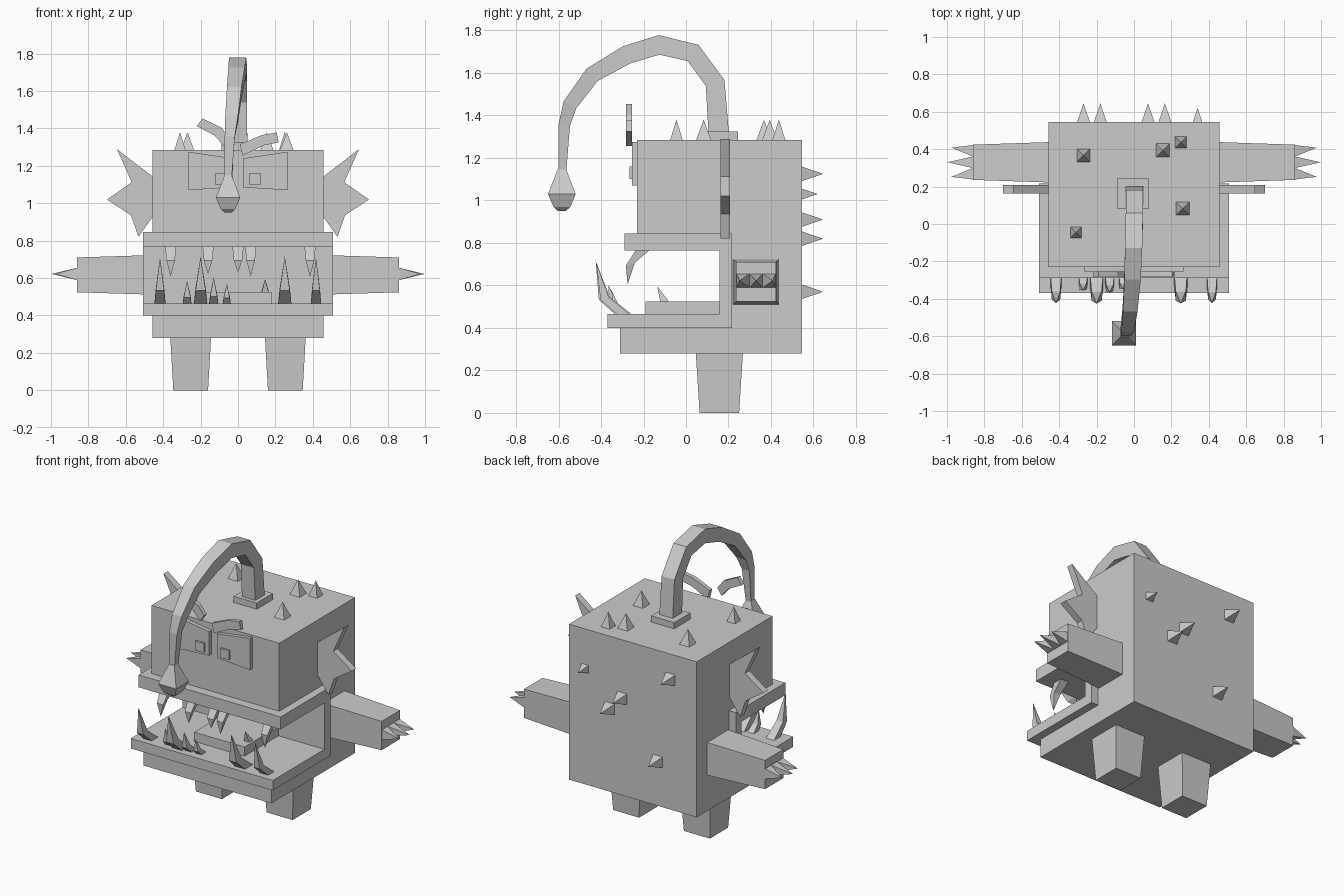
import bpy, bmesh
from mathutils import Vector

if "Cube" in bpy.data.objects:
    bpy.data.objects.remove(bpy.data.objects["Cube"])

grey = bpy.data.materials.new("plain_grey")
grey.diffuse_color = (0.6, 0.6, 0.6, 1)
grey.use_nodes = True
grey.node_tree.nodes["Principled BSDF"].inputs["Base Color"].default_value = grey.diffuse_color


def finish(name, bm):
    bmesh.ops.remove_doubles(bm, verts=bm.verts, dist=0.0005)
    bmesh.ops.recalc_face_normals(bm, faces=bm.faces)
    mesh = bpy.data.meshes.new(name)
    bm.to_mesh(mesh)
    bm.free()
    mesh.materials.append(grey)
    obj = bpy.data.objects.new(name, mesh)
    bpy.context.collection.objects.link(obj)
    return obj


def loft(name, sections):
    """Join four-sided rings, each given as (centre, half vector u, half vector v)."""
    bm = bmesh.new()
    rings = []
    for c, u, v in sections:
        c, u, v = Vector(c), Vector(u), Vector(v)
        rings.append([bm.verts.new(p) for p in (c - u - v, c + u - v, c + u + v, c - u + v)])
    for a, b in zip(rings, rings[1:]):
        for i in range(4):
            j = (i + 1) % 4
            bm.faces.new((a[i], a[j], b[j], b[i]))
    bm.faces.new(rings[0])
    first, last = sections[0], sections[-1]
    if Vector(last[1]).length > 0.001:
        bm.faces.new(rings[-1])
    return finish(name, bm)


def box(name, x0, x1, y0, y1, z0, z1):
    u, v = ((x1 - x0) / 2, 0, 0), (0, (y1 - y0) / 2, 0)
    cx, cy = (x0 + x1) / 2, (y0 + y1) / 2
    return loft(name, [((cx, cy, z0), u, v), ((cx, cy, z1), u, v)])


def plate(name, points, axis, lo, hi):
    """Extrude an outline along x (points are y, z) or y (points are x, z)."""
    bm = bmesh.new()
    if axis == "x":
        place = lambda p, d: (d, p[0], p[1])
    else:
        place = lambda p, d: (p[0], d, p[1])
    a = [bm.verts.new(place(p, lo)) for p in points]
    b = [bm.verts.new(place(p, hi)) for p in points]
    bm.faces.new(a)
    bm.faces.new(b)
    n = len(points)
    for i in range(n):
        j = (i + 1) % n
        bm.faces.new((a[i], a[j], b[j], b[i]))
    return finish(name, bm)


def spike(name, base, tip, u, v):
    zero = (0, 0, 0)
    return loft(name, [(base, u, v), (tip, zero, zero)])


# Boxy body with an open mouth, and the lip that wraps the mouth
plate("body", [(-.31, .28), (.545, .28), (.545, 1.285), (-.23, 1.285),
               (-.23, .8), (.19, .8), (.19, .43), (-.31, .43)], "x", -.458, .456)
plate("lip", [(-.37, .4), (.217, .4), (.217, .845), (-.29, .845),
              (-.29, .765), (.157, .765), (.157, .465), (-.37, .465)], "x", -.508, .508)
box("tongue", -.18, .18, -.19, .16, .46, .525)

# Paired limbs and fins
fin = [(.44, 1.13), (.647, 1.289), (.568, 1.112), (.70, 1.02),
       (.572, .935), (.532, .82), (.44, .95)]
for s, side in ((-1, "left"), (1, "right")):
    loft(side + "_leg", [((s * .253, .157, 0), (.093, 0, 0), (0, .093, 0)),
                         ((s * .253, .157, .285), (.109, 0, 0), (0, .111, 0))])
    loft(side + "_arm", [((s * .45, .33, .617), (0, .108, 0), (0, 0, .106)),
                         ((s * .862, .33, .617), (0, .094, 0), (0, 0, .093))])
    for k in (-1, 0, 1):
        spike(side + "_claw", (s * .86, .33 + k * .061, .622),
              (s * (.998 - .022 * abs(k)), .33 + k * .078, .622), (0, .031, 0), (0, 0, .033))
    plate(side + "_ear_fin", [(s * x, z) for x, z in fin], "y", .163, .208)

    # Eyes with a slanted top edge, and square pupils
    plate(side + "_eye", [(s * .028, 1.085), (s * .265, 1.07), (s * .265, 1.275),
                          (s * .028, 1.24)], "y", -.255, -.22)
    box(side + "_pupil", s * .09 - .032, s * .09 + .032, -.267, -.25, 1.1, 1.16)

# Bent eyebrows
plate("right_brow", [(.01, 1.315), (.13, 1.365), (.207, 1.378), (.217, 1.325),
                     (.14, 1.31), (.025, 1.255)], "y", -.282, -.255)
plate("left_brow", [(-.19, 1.453), (-.09, 1.405), (-.045, 1.35), (-.075, 1.305),
                    (-.125, 1.362), (-.22, 1.412)], "y", -.282, -.255)

# Lure stalk: y, z, x, half width, following an arch over the face
box("stalk_base", -.087, .078, .08, .245, 1.28, 1.325)
path = [(.155, 1.3, .002, .048), (.137, 1.553, .002, .046), (.033, 1.694, .002, .046),
        (-.127, 1.732, -.002, .046), (-.28, 1.685, -.008, .044), (-.442, 1.591, -.02, .039),
        (-.546, 1.45, -.034, .034), (-.573, 1.355, -.044, .027), (-.582, 1.143, -.052, .019)]
rings = []
for i, (y, z, x, r) in enumerate(path):
    p, q = path[max(i - 1, 0)], path[min(i + 1, len(path) - 1)]
    t = Vector((0, q[0] - p[0], q[1] - p[1])).normalized()
    rings.append(((x, y, z), (r, 0, 0), Vector((0, -t.z, t.y)) * r))
loft("lure_stalk", rings)
loft("lure_bulb", [((-.053, -.584, z), (r, 0, 0), (0, r, 0))
                   for z, r in ((1.15, .019), (1.03, .065), (.97, .04), (.95, .018))])

# Spikes on the top and the back
for x, y, r in ((-.27, .367, .037), (.154, .394, .037), (.25, .437, .032),
                (.261, .083, .037), (-.31, -.045, .031)):
    spike("top_spike", (x, y, 1.28), (x, y, 1.38), (r, 0, 0), (0, r, 0))
for x, z, h in ((.34, 1.03, .075), (-.27, 1.125, .1), (.075, .91, .1),
                (.165, .82, .1), (-.18, .57, .1)):
    r = h * .36
    spike("back_spike", (x, .54, z), (x, .545 + h, z), (r, 0, 0), (0, 0, r))


# Bent teeth in both jaws
def tooth(name, x, base, mid, tip, r):
    loft(name, [((x, *base), (r, 0, 0), (0, r * 1.1, 0)),
                ((x, *mid), (r * .75, 0, 0), (0, r * .7, r * .2)),
                ((x, *tip), (0, 0, 0), (0, 0, 0))])


for x, tip in ((-.36, .61), (-.16, .62), (0, .63), (.068, .61), (.385, .605)):
    tooth("upper_tooth", x, (-.2, .77), (-.262, .70), (-.275, tip), .03)
for x, h, r in ((-.417, .245, .03), (-.2, .25, .036), (.25, .25, .036), (.417, .245, .028),
                (-.272, .12, .024), (-.13, .14, .025), (-.06, .105, .022)):
    tooth("lower_tooth", x, (-.29, .46), (-.29 - h * .38, .465 + h * .3),
          (-.29 - h * .54, .465 + h), r)
tooth("inner_tooth", .145, (-.09, .46), (-.105, .53), (-.135, .595), .024)
